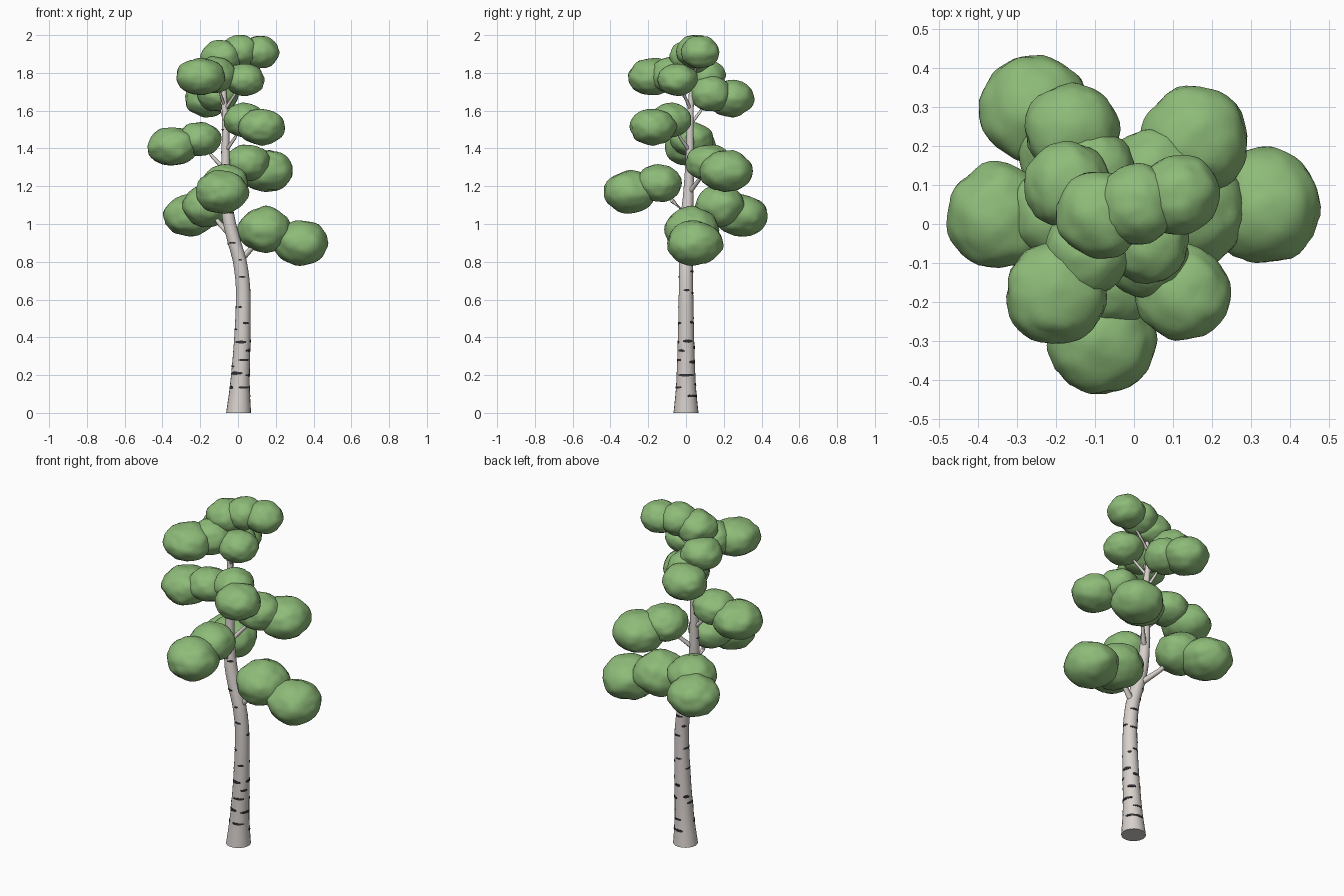
import bpy, bmesh, math, random
from mathutils import Vector, noise

if "Cube" in bpy.data.objects:
    bpy.data.objects.remove(bpy.data.objects["Cube"])

random.seed(4)


def mat(name, col):
    m = bpy.data.materials.new(name)
    m.diffuse_color = (*col, 1)
    m.use_nodes = True
    m.node_tree.nodes["Principled BSDF"].inputs["Base Color"].default_value = m.diffuse_color
    return m


LEAF = mat("leaf green", (0.27, 0.50, 0.19))
BARK = mat("pale bark", (0.68, 0.63, 0.60))
DARK = mat("dark bark marks", (0.03, 0.03, 0.035))


def finish(bm, name, material):
    bmesh.ops.recalc_face_normals(bm, faces=bm.faces[:])
    me = bpy.data.meshes.new(name)
    bm.to_mesh(me)
    bm.free()
    me.materials.append(material)
    ob = bpy.data.objects.new(name, me)
    bpy.context.collection.objects.link(ob)
    bpy.context.view_layer.objects.active = ob
    ob.select_set(True)
    bpy.ops.object.shade_smooth_by_angle(angle=math.radians(50))
    ob.select_set(False)
    return ob


# Trunk stations: z, x, y, radius
STATIONS = [(0, 0.003, 0, 0.066), (0.15, 0.01, 0, 0.052), (0.4, 0.023, 0, 0.043),
            (0.65, 0.027, 0, 0.038), (0.8, 0.010, 0, 0.037), (0.9, -0.018, 0, 0.036),
            (1.02, -0.048, 0.003, 0.034), (1.15, -0.062, 0.012, 0.028),
            (1.35, -0.066, 0.02, 0.022), (1.55, -0.066, 0.022, 0.018),
            (1.72, -0.075, 0.03, 0.013), (1.87, -0.05, 0.035, 0.008)]


def trunk_at(z):
    """Smooth centre and radius of the trunk at height z."""
    s = STATIONS
    i = max(k for k in range(len(s) - 1) if s[k][0] <= z or k == 0)
    a, b = s[i], s[i + 1]
    p, q = s[max(i - 1, 0)], s[min(i + 2, len(s) - 1)]
    h = b[0] - a[0]
    t = (z - a[0]) / h
    out = []
    for k in (1, 2, 3):
        m0 = (b[k] - p[k]) / (b[0] - p[0]) * h
        m1 = (q[k] - a[k]) / (q[0] - a[0]) * h
        out.append((2*t**3 - 3*t**2 + 1) * a[k] + (t**3 - 2*t**2 + t) * m0
                   + (3*t**2 - 2*t**3) * b[k] + (t**3 - t**2) * m1)
    return Vector((out[0], out[1], z)), out[2]


def tube(bm, pts, radii, sides, level=False):
    """Loft rings along a path; level rings stay horizontal."""
    rings = []
    for i, p in enumerate(pts):
        d = pts[min(i + 1, len(pts) - 1)] - pts[max(i - 1, 0)]
        d = Vector((0, 0, 1)) if level else d.normalized()
        u = Vector((1, 0, 0)) if level else d.orthogonal().normalized()
        v = d.cross(u)
        rings.append([bm.verts.new(p + radii[i] * (u * math.cos(a) + v * math.sin(a)))
                      for a in (2 * math.pi * k / sides for k in range(sides))])
    for r, s in zip(rings, rings[1:]):
        for k in range(sides):
            n = (k + 1) % sides
            bm.faces.new((r[k], r[n], s[n], s[k]))
    bm.faces.new(rings[0])
    bm.faces.new(rings[-1])


# Trunk
bm = bmesh.new()
samples = [trunk_at(1.87 * i / 44) for i in range(45)]
tube(bm, [c for c, r in samples], [r for c, r in samples], 20, True)
finish(bm, "trunk", BARK)

# Bark marks: height, direction in degrees (front = -90), half width in degrees
MARKS = [(0.90, -110, 32), (0.81, -85, 14), (0.72, -90, 26), (0.56, -115, 16),
         (0.475, -65, 24), (0.375, -100, 38), (0.28, -72, 38), (0.21, -120, 42),
         (0.135, -62, 36), (0.135, -150, 18), (0.65, 5, 24), (0.48, 45, 14),
         (0.38, 15, 36), (0.33, -35, 24), (0.27, 50, 28), (0.20, 0, 55),
         (0.09, 35, 28)]
MARKS += [(0.10 + 0.065 * i + random.uniform(-0.02, 0.02), random.uniform(70, 210),
           random.uniform(16, 42)) for i in range(13)]
MARKS += [(z, random.uniform(0, 360), 30) for z in (1.06, 1.23, 1.38, 1.5)]
bm = bmesh.new()
for z, ang, half in MARKS:
    height = random.uniform(0.004, 0.0075) * (1.15 if z < 0.4 else 0.9)
    n = 8
    rows = []
    for k in range(n + 1):
        t = 2 * k / n - 1
        a = math.radians(ang + half * t)
        hh = height * (1 - 0.5 * abs(t) ** 3) * random.uniform(0.75, 1.1)
        col = []
        for zz, off in ((z - hh, -0.003), (z - hh, 0.0022), (z + hh, 0.0022), (z + hh, -0.003)):
            c, r = trunk_at(zz)
            col.append(bm.verts.new(c + (r + off) * Vector((math.cos(a), math.sin(a), 0))))
        rows.append(col)
    for p, q in zip(rows, rows[1:]):
        for j in range(4):
            m = (j + 1) % 4
            bm.faces.new((p[j], q[j], q[m], p[m]))
    bm.faces.new(rows[0])
    bm.faces.new(rows[-1])
finish(bm, "bark_marks", DARK)

# Foliage clumps in pairs, outer then inner: x, y, z, radius, half height
CLUMPS = [(0.335, 0.045, 0.90, 0.146, 0.118), (0.143, 0.03, 0.97, 0.143, 0.12),
          (-0.255, 0.295, 1.045, 0.14, 0.11), (-0.165, 0.18, 1.095, 0.13, 0.11),
          (-0.083, -0.298, 1.17, 0.138, 0.113), (-0.065, -0.145, 1.215, 0.122, 0.10),
          (0.155, 0.213, 1.28, 0.138, 0.112), (0.05, 0.12, 1.325, 0.122, 0.095),
          (-0.345, 0.02, 1.41, 0.134, 0.102), (-0.205, 0.03, 1.45, 0.115, 0.09),
          (0.125, -0.175, 1.513, 0.122, 0.096), (0.033, -0.08, 1.55, 0.108, 0.09),
          (-0.16, 0.24, 1.665, 0.12, 0.098), (-0.105, 0.13, 1.69, 0.11, 0.097),
          (-0.20, -0.175, 1.78, 0.131, 0.10), (-0.12, -0.075, 1.79, 0.11, 0.095),
          (0.035, -0.045, 1.765, 0.106, 0.085), (-0.17, 0.10, 1.78, 0.11, 0.09),
          (0.115, 0.075, 1.91, 0.102, 0.087), (0.01, 0.05, 1.915, 0.102, 0.087),
          (-0.085, 0.025, 1.885, 0.112, 0.09)]
for i, (x, y, z, r, h) in enumerate(CLUMPS):
    bm = bmesh.new()
    bmesh.ops.create_icosphere(bm, subdivisions=4, radius=1)
    seed = Vector((7.3 * i, 3.1 * i, 1.7 * i))
    for v in bm.verts:
        d = v.co.normalized()
        k = 1 + 0.07 * noise.noise(d * 1.6 + seed) + 0.04 * noise.noise(d * 3.6 + seed)
        v.co = Vector((x + d.x * r * k, y + d.y * r * k, z + d.z * h * k))
    finish(bm, f"foliage_{i + 1}", LEAF)

# Branches curve up from the trunk through each inner clump to its outer clump
bm = bmesh.new()
for i in range(0, 16, 2):
    outer, inner = Vector(CLUMPS[i][:3]), Vector(CLUMPS[i + 1][:3])
    start, rad = trunk_at(inner.z - 0.165)
    mid = start.lerp(inner, 0.5) - Vector((0, 0, 0.012))
    b = rad * 0.5
    tube(bm, [start, mid, inner, outer], [b, b * 0.75, b * 0.5, b * 0.3], 8)
for i in (16, 17, 18):
    tip = Vector(CLUMPS[i][:3])
    start, rad = trunk_at(tip.z - 0.16)
    tube(bm, [start, start.lerp(tip, 0.5), tip], [0.009, 0.007, 0.004], 8)
finish(bm, "branches", BARK)
